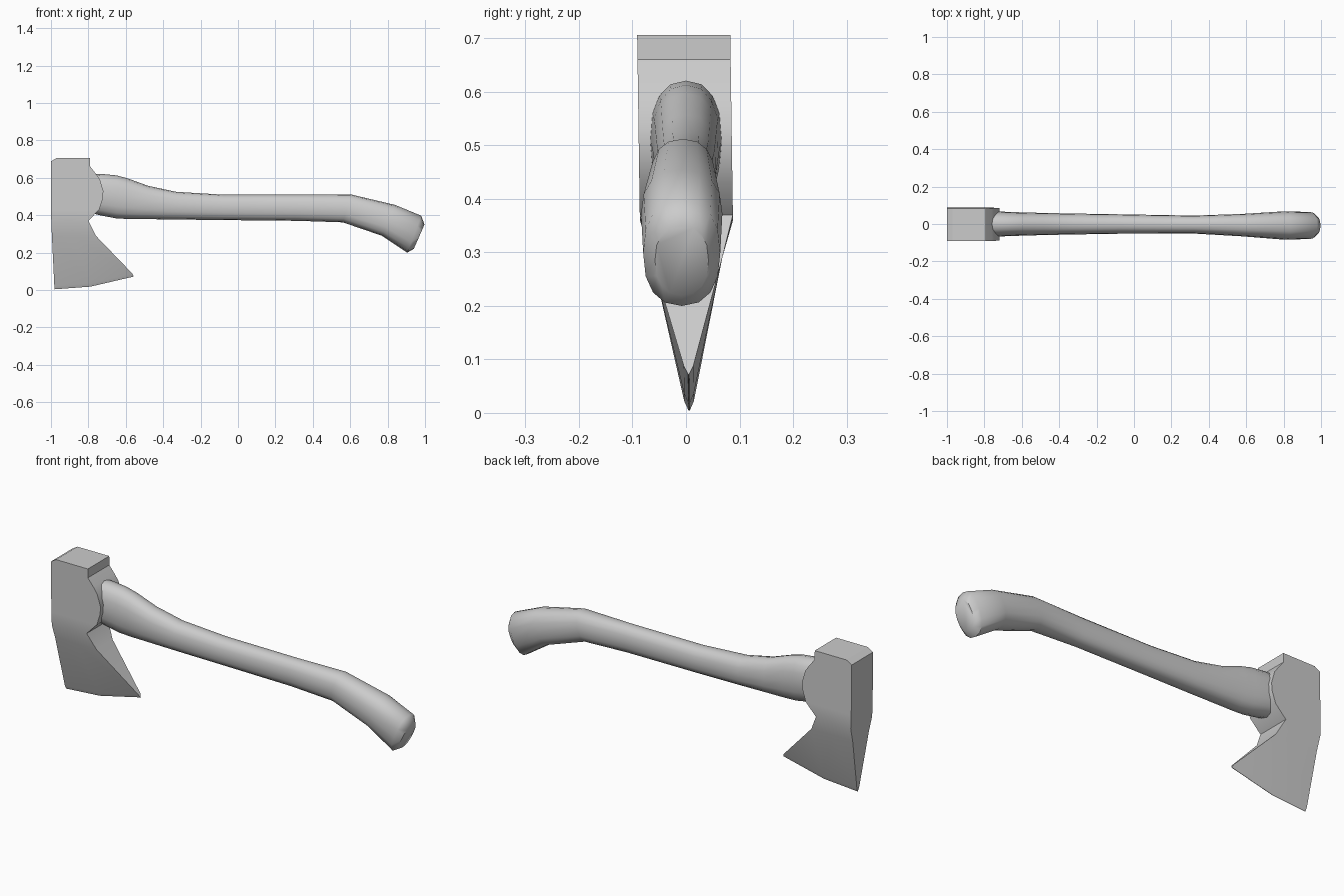
import bpy, bmesh, math


def loft(name, rings, angle):
    """Skin a list of equal-sized closed rings and cap both ends."""
    bm = bmesh.new()
    vs = [[bm.verts.new(p) for p in ring] for ring in rings]
    n = len(vs[0])
    for a, b in zip(vs, vs[1:]):
        for i in range(n):
            j = (i + 1) % n
            bm.faces.new((a[i], a[j], b[j], b[i]))
    bm.faces.new(vs[0])
    bm.faces.new(vs[-1])
    bmesh.ops.recalc_face_normals(bm, faces=bm.faces)
    mesh = bpy.data.meshes.new(name)
    bm.to_mesh(mesh)
    bm.free()
    obj = bpy.data.objects.new(name, mesh)
    bpy.context.collection.objects.link(obj)
    bpy.ops.object.select_all(action='DESELECT')
    obj.select_set(True)
    bpy.context.view_layer.objects.active = obj
    bpy.ops.object.shade_smooth_by_angle(angle=math.radians(angle))
    return obj


# Axe head: rows from poll to cutting edge
# (back x, back z, middle z, front x, front z, half thickness)
head_rows = [
    (-0.97, 0.706, 0.706, -0.79, 0.706, 0.087),
    (-1.00, 0.688, 0.68, -0.79, 0.66, 0.087),
    (-1.00, 0.63, 0.63, -0.76, 0.622, 0.087),
    (-1.00, 0.59, 0.59, -0.738, 0.59, 0.087),
    (-1.00, 0.51, 0.51, -0.72, 0.53, 0.087),
    (-1.00, 0.47, 0.47, -0.722, 0.49, 0.087),
    (-1.00, 0.43, 0.43, -0.742, 0.43, 0.087),
    (-0.998, 0.36, 0.365, -0.80, 0.37, 0.087),
    (-0.995, 0.29, 0.29, -0.76, 0.29, 0.066),
    (-0.982, 0.022, 0.036, -0.565, 0.088, 0.009),
    (-0.98, 0.004, 0.018, -0.557, 0.072, 0.001),
]


def head_ring(xb, zb, zm, xf, zf, t):
    mid = -0.79 if xf > -0.7 else (xb + xf) / 2
    side = [(xb, zb), (mid, zm), (xf, zf)]
    lean = lambda z: 0.006 - 0.0145 * z      # head tilts very slightly
    return ([(x, lean(z) - t, z) for x, z in side] +
            [(x, lean(z) + t, z) for x, z in reversed(side)])


loft("axe_head", [head_ring(*r) for r in head_rows], 30)

# Handle: stations (top x, top z, bottom x, bottom z, half width, y offset)
stations = [
    (-0.80, 0.62, -0.80, 0.415, 0.066, 0.0),
    (-0.73, 0.621, -0.73, 0.398, 0.067, 0.0),
    (-0.65, 0.613, -0.65, 0.383, 0.064, 0.0),
    (-0.59, 0.597, -0.59, 0.380, 0.062, 0.0),
    (-0.48, 0.557, -0.48, 0.379, 0.059, 0.0),
    (-0.33, 0.525, -0.33, 0.377, 0.056, 0.0),
    (-0.08, 0.510, -0.08, 0.374, 0.052, 0.0),
    (0.32, 0.510, 0.32, 0.370, 0.048, -0.003),
    (0.60, 0.512, 0.56, 0.362, 0.060, -0.006),
    (0.84, 0.455, 0.77, 0.290, 0.076, -0.008),
    (0.98, 0.397, 0.905, 0.200, 0.072, -0.008),
    (0.997, 0.350, 0.940, 0.220, 0.050, -0.008),
]


def soft(v, power=0.85):
    return math.copysign(abs(v) ** power, v)


def handle_ring(xt, zt, xb, zb, w, y, sides=16):
    ring = []
    for i in range(sides):
        a = 2 * math.pi * i / sides
        k = 0.5 + 0.5 * soft(math.cos(a))
        ring.append((xb + (xt - xb) * k, y + w * soft(math.sin(a)),
                     zb + (zt - zb) * k))
    return ring


loft("handle", [handle_ring(*s) for s in stations], 50)
